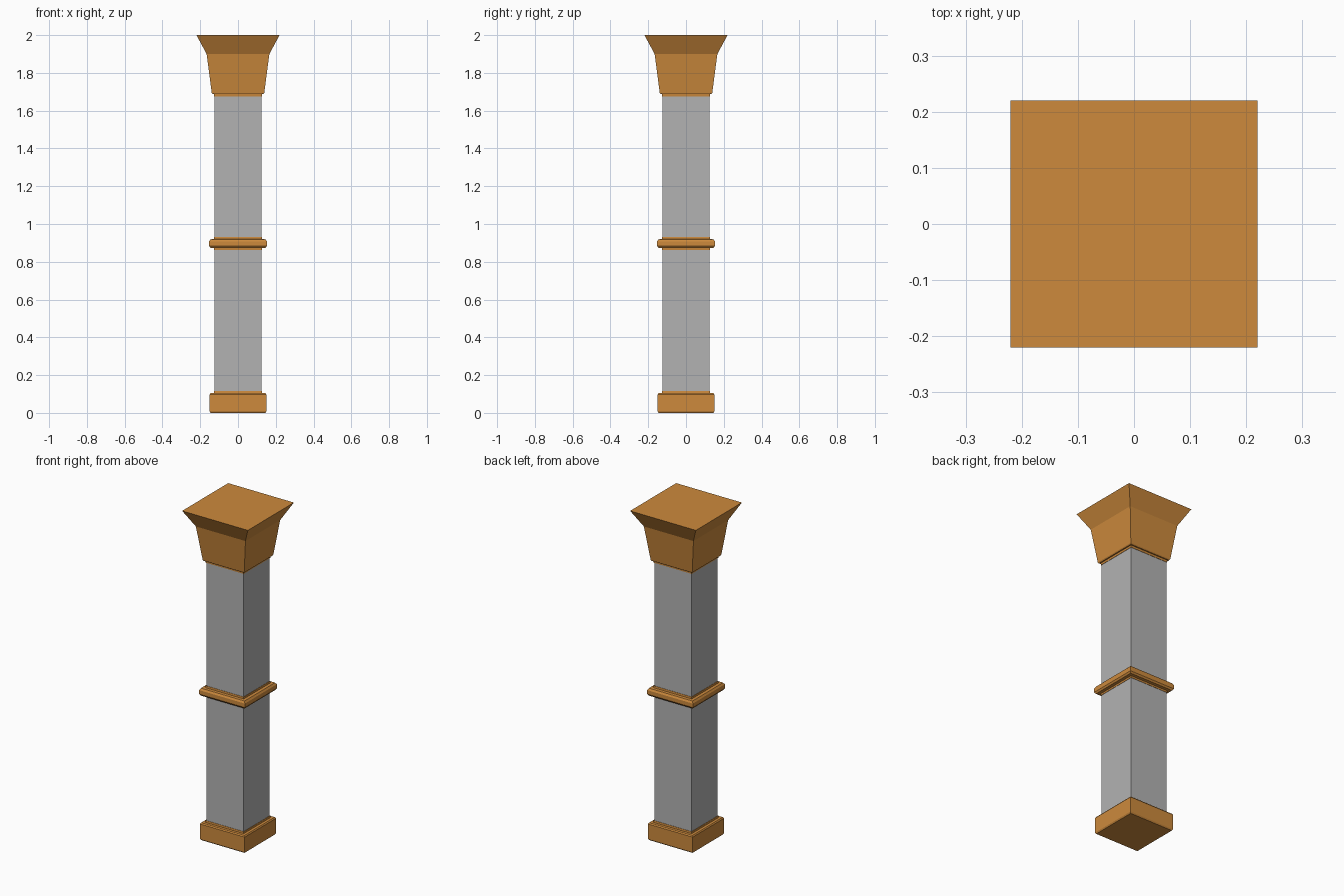
import bpy
import bmesh

cube = bpy.data.objects.get("Cube")
if cube:
    bpy.data.objects.remove(cube, do_unlink=True)


def make_material(name, rgb):
    mat = bpy.data.materials.new(name)
    mat.use_nodes = True
    color = (*rgb, 1.0)
    mat.diffuse_color = color
    mat.node_tree.nodes["Principled BSDF"].inputs["Base Color"].default_value = color
    return mat


def square_loft(name, profile, mat):
    """Stack square rings given as (half width, height) and cap both ends."""
    bm = bmesh.new()
    corners = [(-1, -1), (1, -1), (1, 1), (-1, 1)]
    rings = [[bm.verts.new((sx * w, sy * w, z)) for sx, sy in corners]
             for w, z in profile]
    for low, high in zip(rings, rings[1:]):
        for i in range(4):
            j = (i + 1) % 4
            bm.faces.new((low[i], low[j], high[j], high[i]))
    bm.faces.new(rings[0][::-1])
    bm.faces.new(rings[-1])
    mesh = bpy.data.meshes.new(name)
    bm.to_mesh(mesh)
    bm.free()
    mesh.materials.append(mat)
    obj = bpy.data.objects.new(name, mesh)
    bpy.context.collection.objects.link(obj)
    return obj


orange = make_material("warm orange", (0.61, 0.255, 0.046))
gray = make_material("stone gray", (0.45, 0.45, 0.45))

# Plinth with softened edges and a thin collar
square_loft("base", [(0.145, 0), (0.15, 0.008), (0.15, 0.098), (0.145, 0.105),
                     (0.128, 0.105), (0.127, 0.116)], orange)

# Plain square shaft
square_loft("shaft", [(0.125, 0.05), (0.125, 1.72)], gray)

# Rounded moulding around the middle, with a collar above and below
square_loft("middle_band", [(0.127, 0.863), (0.128, 0.873), (0.146, 0.874),
                            (0.153, 0.884), (0.153, 0.908), (0.146, 0.919),
                            (0.128, 0.92), (0.127, 0.931)], orange)

# Flared capital on a thin collar
square_loft("capital", [(0.127, 1.676), (0.128, 1.688), (0.135, 1.688),
                        (0.139, 1.694), (0.166, 1.9), (0.22, 2.0)], orange)
